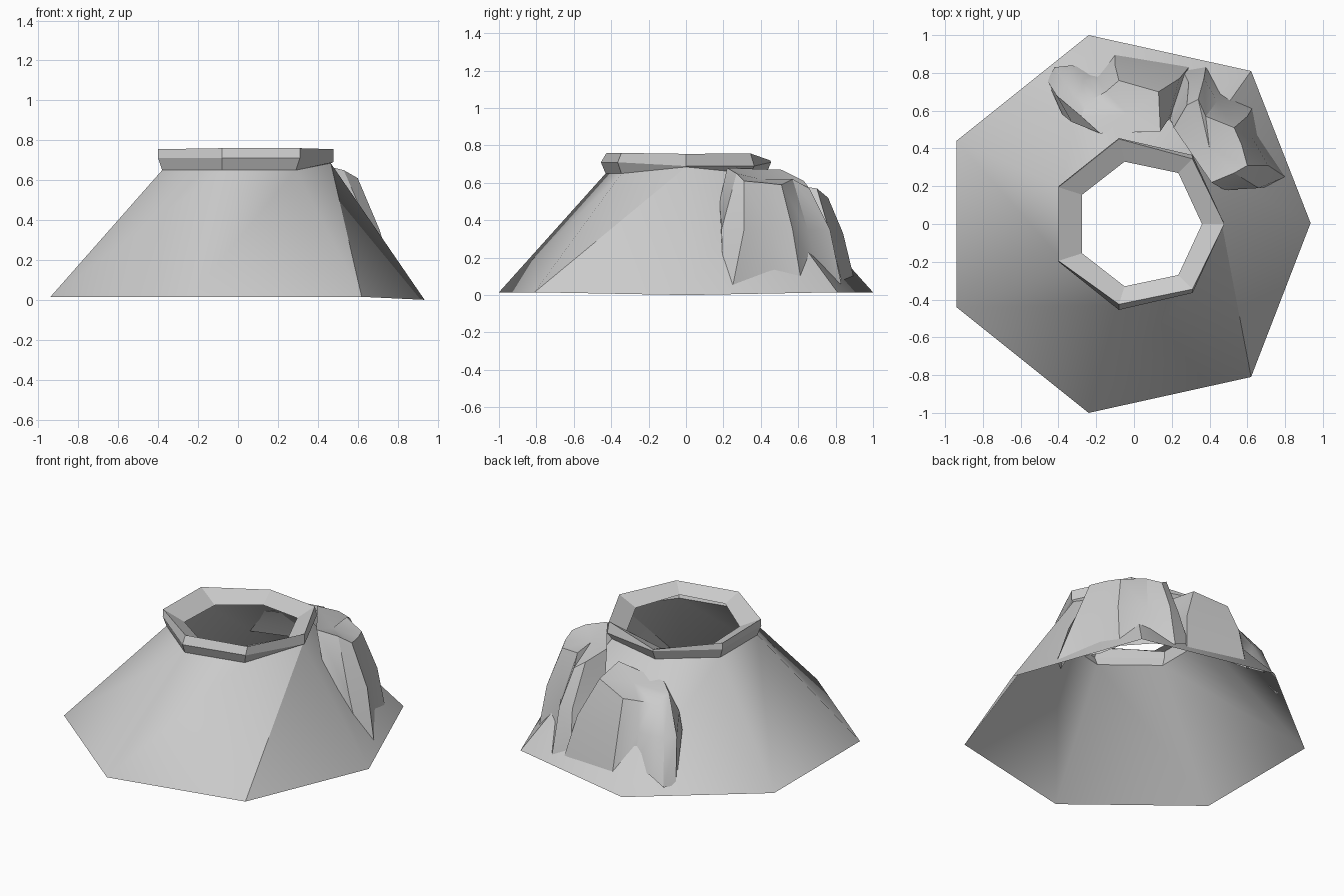
import bpy, bmesh

if "Cube" in bpy.data.objects:
    bpy.data.objects.remove(bpy.data.objects["Cube"])


def loft(name, rings, smooth_angle, cap=None, split_last=False):
    """Join closed rings of equal length; optionally close the last with a fan."""
    bm = bmesh.new()
    loops = [[bm.verts.new(p) for p in ring] for ring in rings]
    n = len(loops[0])
    crease = None
    for a, b in zip(loops, loops[1:]):
        for i in range(n):
            j = (i + 1) % n
            if split_last and a is loops[0] and i == n - 1:
                # folded corner of the cone, split along its diagonal
                bm.faces.new((a[i], a[j], b[j]))
                bm.faces.new((a[i], b[j], b[i]))
                crease = (a[i], b[j])
            else:
                bm.faces.new((a[i], a[j], b[j], b[i]))
    if cap:
        c = bm.verts.new(cap)
        for i in range(n):
            bm.faces.new((loops[-1][i], loops[-1][(i + 1) % n], c))
    bmesh.ops.recalc_face_normals(bm, faces=bm.faces)
    if crease:
        bmesh.ops.split_edges(bm, edges=[bm.edges.get(crease)])
    mesh = bpy.data.meshes.new(name)
    bm.to_mesh(mesh)
    bm.free()
    obj = bpy.data.objects.new(name, mesh)
    bpy.context.collection.objects.link(obj)
    bpy.ops.object.select_all(action='DESELECT')
    obj.select_set(True)
    bpy.context.view_layer.objects.active = obj
    bpy.ops.object.shade_smooth_by_angle(angle=smooth_angle)
    return obj


def heptagon(tip, half, zs):
    """Seven-sided ring: a tip on the x axis and three mirrored pairs."""
    pts = [tip] + half + [(x, -y) for x, y in reversed(half)]
    return [(x, y, z) for (x, y), z in zip(pts, zs)]


# Hollow seven-sided cone
base = heptagon((.935, .005), [(.62, .81), (-.24, 1.0), (-.94, .44)], [0] + [.015] * 6)
neck = heptagon((.465, 0), [(.29, .345), (-.08, .43), (-.38, .19)], [.685] + [.65] * 6)
loft("crater_cone", [base, neck], .7, split_last=True)

# Flared lip turned inwards around the open top
lip = heptagon((.478, 0), [(.31, .365), (-.08, .455), (-.40, .20)], [.69, .69] + [.71] * 5)
rim = heptagon((.478, 0), [(.31, .345), (-.08, .425), (-.40, .195)],
               [.755, .757, .73, .75, .755, .76, .76])
rim[2] = (-.08, .45, .72)
hole = heptagon((.36, 0), [(.235, .27), (-.05, .33), (-.275, .155)],
                [.70, .69, .675, .68, .69, .71, .715])
loft("crater_lip", [neck, lip, rim, hole], .3)

# Right rock outcrop, its inner side resting on the cone
loft("right_rock", [
    [(.19, .55, .45), (.26, .81, .12), (.38, .83, .06), (.47, .72, .08), (.63, .62, .05),
     (.66, .48, .05), (.80, .25, .05), (.73, .20, .04), (.50, .17, .42)],
    [(.20, .54, .50), (.29, .75, .35), (.37, .77, .35), (.44, .65, .35), (.60, .57, .35),
     (.63, .45, .35), (.71, .31, .35), (.66, .19, .35), (.48, .18, .50)],
    [(.21, .51, .67), (.28, .63, .61), (.34, .66, .57), (.38, .57, .62), (.53, .51, .59),
     (.57, .42, .60), (.60, .31, .61), (.53, .27, .65), (.41, .22, .68)],
], .5, cap=(.40, .40, .62))

# Back rock outcrop with two lobes, its inner side resting on the cone
loft("back_rock", [
    [(.19, .56, .42), (.29, .83, .08), (-.10, .91, .04), (-.20, .81, .12), (-.33, .84, .12),
     (-.42, .83, .06), (-.46, .76, .06), (-.38, .58, .33)],
    [(.18, .55, .47), (.24, .77, .33), (-.10, .84, .33), (-.19, .76, .33), (-.27, .76, .33),
     (-.36, .74, .33), (-.41, .68, .33), (-.33, .54, .42)],
    [(.14, .49, .60), (.13, .70, .57), (-.08, .76, .52), (-.15, .70, .50), (-.22, .66, .49),
     (-.26, .62, .51), (-.28, .57, .53), (-.18, .48, .55)],
], .5, cap=(-.03, .58, .54))
